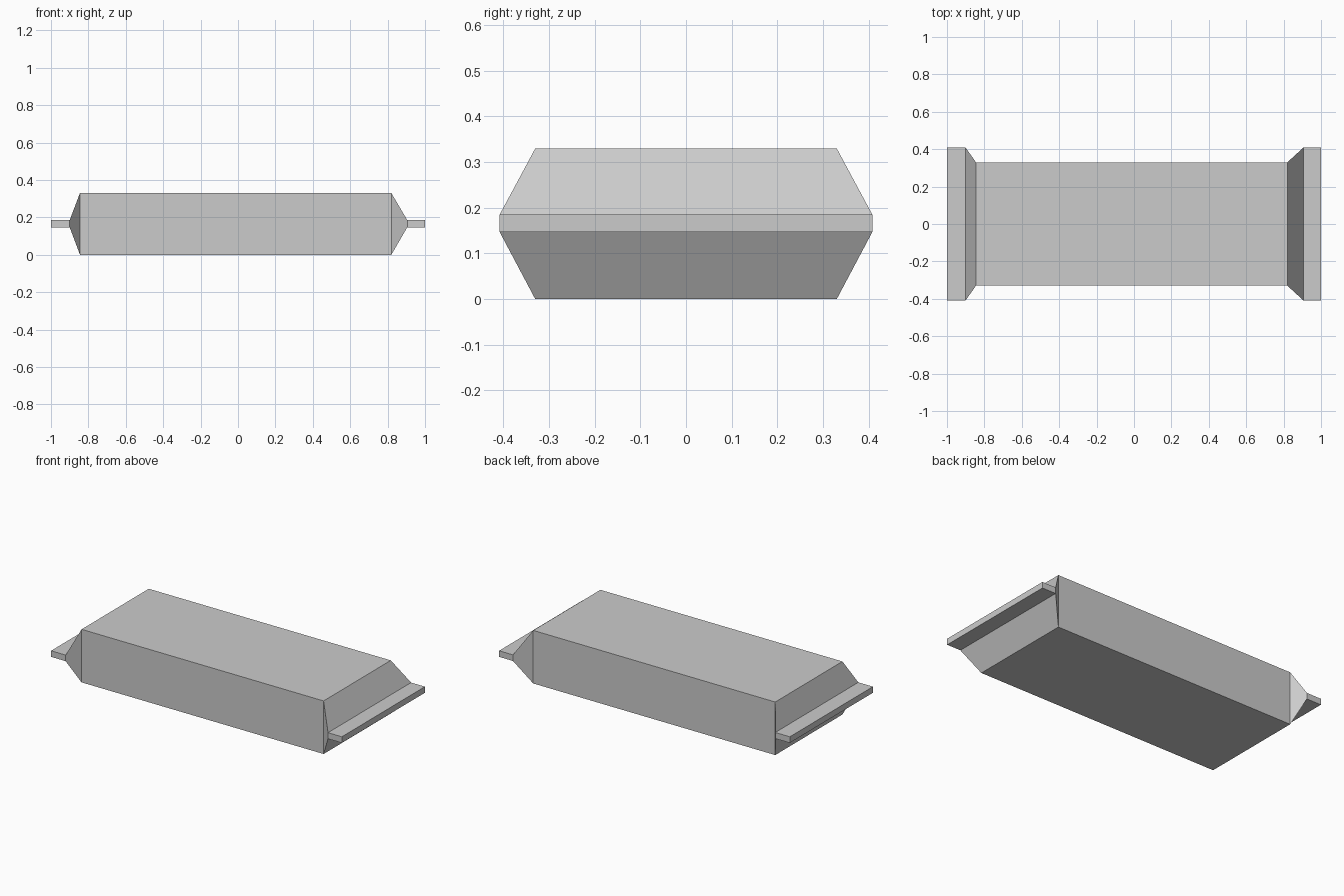
import bpy
import bmesh

cube = bpy.data.objects.get("Cube")
if cube:
    bpy.data.objects.remove(cube, do_unlink=True)

# Plain grey material
grey = bpy.data.materials.new("light_grey")
grey.use_nodes = True
colour = (0.6, 0.6, 0.6, 1)
grey.diffuse_color = colour
grey.node_tree.nodes["Principled BSDF"].inputs["Base Color"].default_value = colour

# Cross-sections along the packet: half width, bottom, top
SEAL = (0.408, 0.147, 0.185)
BODY = (0.33, 0.0, 0.33)
STATIONS = [(-1.0, SEAL), (-0.9, SEAL), (-0.845, BODY),
            (0.82, BODY), (0.905, SEAL), (1.0, SEAL)]


def loft(name, stations):
    """Join rectangular cross-sections into one closed solid."""
    bm = bmesh.new()
    rings = []
    for x, (half, low, high) in stations:
        corners = [(-half, low), (half, low), (half, high), (-half, high)]
        rings.append([bm.verts.new((x, y, z)) for y, z in corners])
    for a, b in zip(rings, rings[1:]):
        for i in range(4):
            j = (i + 1) % 4
            bm.faces.new((a[i], a[j], b[j], b[i]))
    bm.faces.new(rings[0])
    bm.faces.new(rings[-1])
    bmesh.ops.recalc_face_normals(bm, faces=bm.faces)
    mesh = bpy.data.meshes.new(name)
    bm.to_mesh(mesh)
    bm.free()
    mesh.materials.append(grey)
    obj = bpy.data.objects.new(name, mesh)
    bpy.context.collection.objects.link(obj)
    return obj


# Flat packet body with flared, pinched end seals
loft("sealed_packet", STATIONS)
